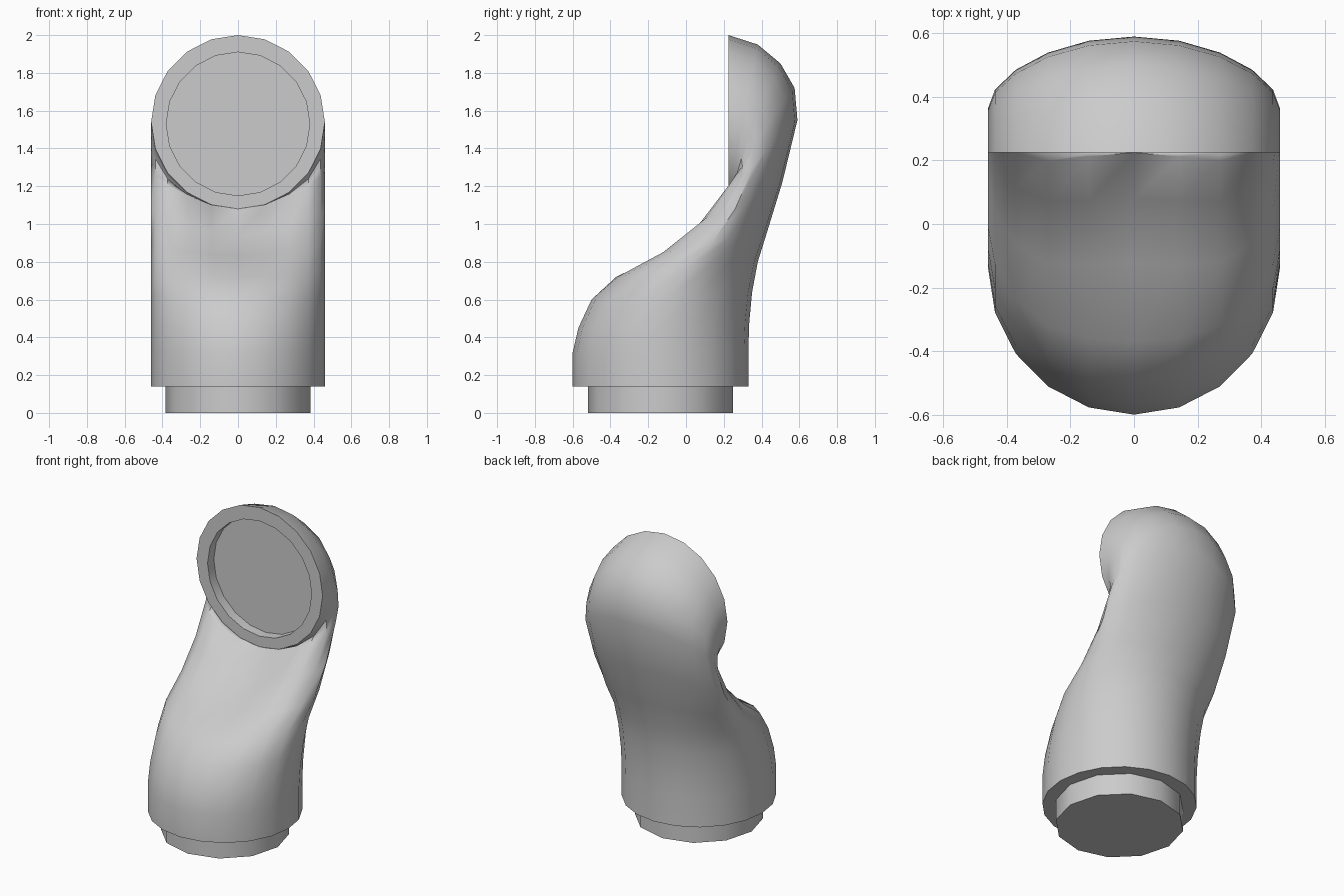
import bpy, bmesh, math

cube = bpy.data.objects.get("Cube")
if cube:
    bpy.data.objects.remove(cube, do_unlink=True)

grey = bpy.data.materials.new("plain_grey")
grey.use_nodes = True
colour = (0.6, 0.6, 0.6, 1)
grey.diffuse_color = colour
grey.node_tree.nodes["Principled BSDF"].inputs["Base Color"].default_value = colour

SIDES = 20
RADIUS = 0.46


def section(front, back, ridge=(0, 0), side=0):
    """Tilted ellipse from front to back point, with raised front corners and shifted sides."""
    ring = []
    for i in range(SIDES):
        a = math.tau * i / SIDES
        t = (1 + math.cos(a)) / 2
        lift = math.sin(2 * a) ** 2 if math.cos(a) > 0 else 0
        y = back[0] + (front[0] - back[0]) * t + ridge[0] * lift - side * math.sin(a) ** 2
        z = back[1] + (front[1] - back[1]) * t + ridge[1] * lift
        ring.append((RADIUS * math.sin(a), y, z))
    return ring


def finish(bm, name):
    bmesh.ops.recalc_face_normals(bm, faces=bm.faces)
    mesh = bpy.data.meshes.new(name)
    bm.to_mesh(mesh)
    bm.free()
    mesh.materials.append(grey)
    obj = bpy.data.objects.new(name, mesh)
    bpy.context.collection.objects.link(obj)
    bpy.ops.object.select_all(action='DESELECT')
    obj.select_set(True)
    bpy.context.view_layer.objects.active = obj
    bpy.ops.object.shade_smooth_by_angle(angle=math.radians(40))


# Bent pipe: front and back profile points, ridge offset, side shift
lip = (0.225, 1.08)
stations = [
    ((-0.6, 0.14), (0.33, 0.14)),
    ((-0.6, 0.32), (0.33, 0.34)),
    ((-0.57, 0.45), (0.335, 0.48)),
    ((-0.5, 0.6), (0.35, 0.64)),
    ((-0.37, 0.72), (0.38, 0.8), (-0.02, 0), 0.01),
    ((-0.12, 0.83), (0.43, 0.96), (-0.05, 0.01), 0.02),
    ((0.08, 0.94), (0.51, 1.22), (-0.04, 0.04), 0.035),
    (lip, (0.59, 1.55), (-0.05, 0.03), 0.045),
    (lip, (0.575, 1.72), (-0.02, 0.02), 0.045),
    (lip, (0.5, 1.85), (0, 0), 0.03),
    (lip, (0.38, 1.95), (0, 0), 0.01),
    (lip, (0.225, 2.0)),
]
bm = bmesh.new()
rings = [[bm.verts.new(p) for p in section(*s)] for s in stations]

# Recessed round mouth: inner rim and floor
for y in (0.225, 0.29):
    rings.append([bm.verts.new((0.38 * math.sin(math.tau * i / SIDES), y,
                                1.53 - 0.38 * math.cos(math.tau * i / SIDES)))
                  for i in range(SIDES)])
for low, high in zip(rings, rings[1:]):
    for i in range(SIDES):
        j = (i + 1) % SIDES
        bm.faces.new((low[i], low[j], high[j], high[i]))
bm.faces.new(rings[0])
bm.faces.new(rings[-1])
bmesh.ops.remove_doubles(bm, verts=bm.verts, dist=0.0005)
finish(bm, "bent_pipe")

# Narrow connector under the pipe
bm = bmesh.new()
bmesh.ops.create_cone(bm, cap_ends=True, segments=12, radius1=0.385, radius2=0.385, depth=0.16)
bmesh.ops.translate(bm, verts=bm.verts, vec=(0, -0.135, 0.08))
finish(bm, "base_connector")
